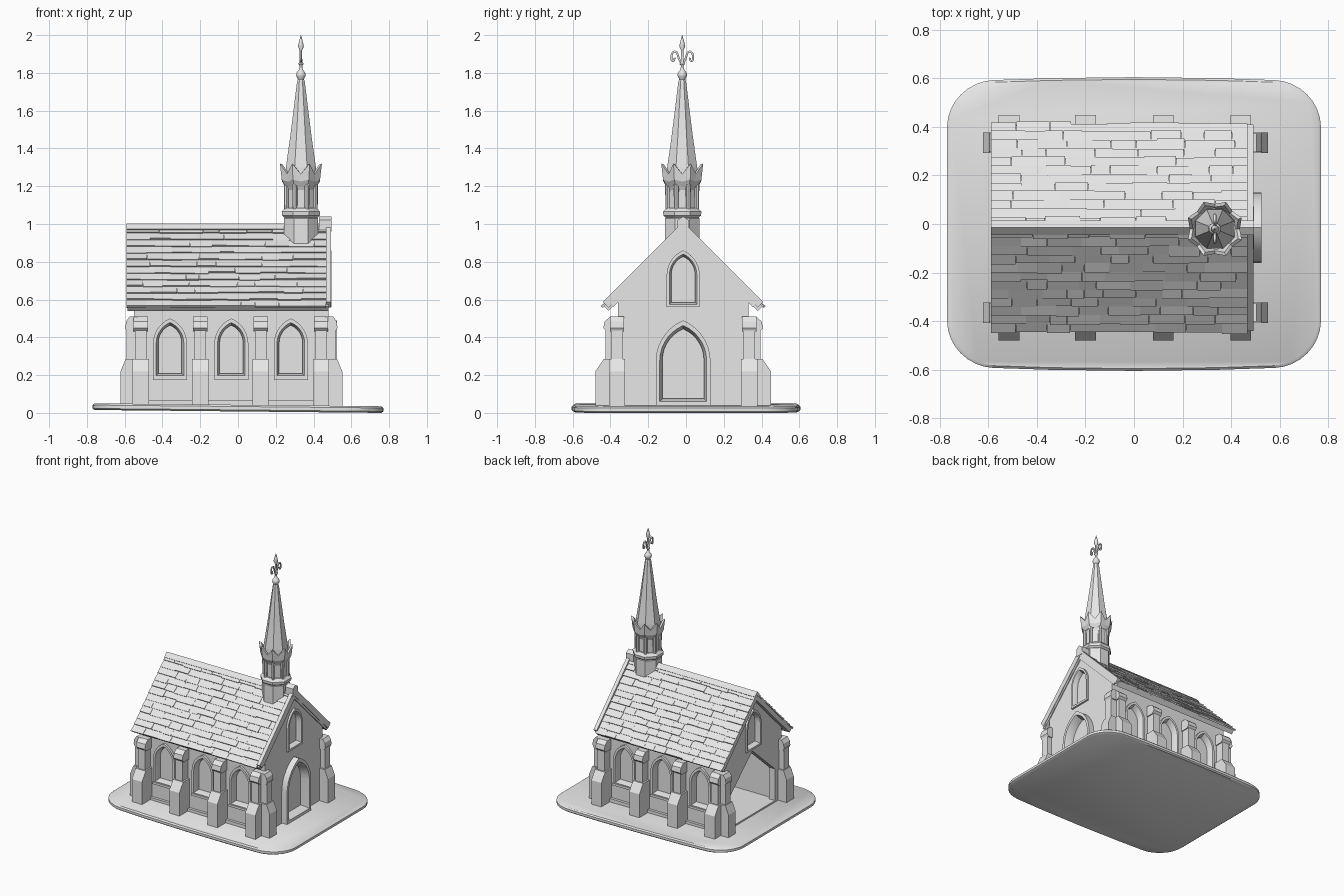
import bpy, bmesh, math, random
from mathutils import Matrix, Vector

if "Cube" in bpy.data.objects:
    bpy.data.objects.remove(bpy.data.objects["Cube"])

random.seed(4)
YC = -0.015                      # centre line of the building
stone = bpy.data.materials.new("pale_stone")
stone.diffuse_color = (0.8, 0.8, 0.8, 1)
stone.use_nodes = True
stone.node_tree.nodes["Principled BSDF"].inputs["Base Color"].default_value = stone.diffuse_color


def finish(name, bm, smooth=None):
    bmesh.ops.recalc_face_normals(bm, faces=bm.faces[:])
    me = bpy.data.meshes.new(name)
    bm.to_mesh(me)
    bm.free()
    ob = bpy.data.objects.new(name, me)
    bpy.context.collection.objects.link(ob)
    me.materials.append(stone)
    if smooth:
        bpy.context.view_layer.objects.active = ob
        bpy.ops.object.select_all(action='DESELECT')
        ob.select_set(True)
        bpy.ops.object.shade_smooth_by_angle(angle=math.radians(smooth))
    return ob


def loft(bm, rings, cap=True, closed=False):
    """Skin a list of equal-length point rings."""
    rows = [[bm.verts.new(p) for p in r] for r in rings]
    pairs = list(zip(rows, rows[1:])) + ([(rows[-1], rows[0])] if closed else [])
    for a, b in pairs:
        for i in range(len(a)):
            j = (i + 1) % len(a)
            bm.faces.new((a[i], a[j], b[j], b[i]))
    if cap and not closed:
        bm.faces.new(rows[0])
        bm.faces.new(rows[-1])


def at(axis, u, z, d):
    return (d, u + YC, z) if axis == 'x' else (u, d, z)


def prism(bm, pts, axis, a, b):
    loft(bm, [[at(axis, u, z, d) for u, z in pts] for d in (a, b)])


def arch(c, w, z0, z1, inset=0.0, n=7):
    """Pointed arch outline, optionally inset."""
    h = w / 2 - inset
    z0, z1 = z0 + inset, z1 - inset * 1.3
    rise = h * 1.5
    r = (h * h + rise * rise) / (2 * h)
    top = math.asin(min(1, rise / r))
    side = [(h - r + r * math.cos(top * i / n), z1 - rise + r * math.sin(top * i / n))
            for i in range(n + 1)]
    side[-1] = (0, z1)
    pts = [(h, z0)] + side + [(-u, z) for u, z in side[-2::-1]] + [(-h, z0)]
    return [(c + u, z) for u, z in pts]


def cut(target, pts, axis, a, b):
    bm = bmesh.new()
    prism(bm, pts, axis, a, b)
    tool = finish("cutter", bm)
    tool.hide_render = True
    m = target.modifiers.new("cut", 'BOOLEAN')
    m.object, m.operation, m.solver = tool, 'DIFFERENCE', 'EXACT'
    bpy.context.view_layer.objects.active = target
    bpy.ops.object.modifier_apply(modifier=m.name)
    bpy.data.objects.remove(tool)


def frame(name, spec, t, axis, a, b):
    """Moulded surround with a chamfered inner edge."""
    o, m, i = arch(*spec), arch(*spec, inset=t * 0.6), arch(*spec, inset=t)
    bm = bmesh.new()
    d = b + (a - b) * 0.6
    loft(bm, [[at(axis, u, z, q) for u, z in p]
              for p, q in ((o, a), (o, b), (m, b), (i, d), (i, a))], closed=True)
    finish(name, bm, 35)


# ground slab with rounded corners, tapering slightly towards the ends
outline = []
for k, (cx, cy) in enumerate([(1, 1), (-1, 1), (-1, -1), (1, -1)]):
    for i in range(9):
        ang = math.pi / 2 * (k + i / 8)
        outline.append((cx * 0.58 + 0.19 * math.cos(ang), cy * 0.415 + 0.19 * math.sin(ang)))
    if k in (0, 2):
        outline += [(cx * x, cy * 0.605) for x in (0.35, 0, -0.35)]
bm = bmesh.new()
loft(bm, [[(x * s, y * s * (1 - 0.06 * x * x), z + 0.0077 - 0.01 * x) for x, y in outline]
          for s, z in ((0.985, 0), (1, 0.008), (1, 0.026), (0.985, 0.035))])
finish("ground_slab", bm, 40)

# hollow nave with window pockets, a door recess and an open rear end
X0, X1, W = -0.55, 0.48, 0.345
bm = bmesh.new()
prism(bm, [(-W, 0.035), (W, 0.035), (W, 0.615), (0, 0.96), (-W, 0.615)], 'x', X0, X1)
nave = finish("nave_walls", bm)
cut(nave, [(-.295, .06), (.295, .06), (.295, .6), (0, .895), (-.295, .6)], 'x', X0 + .05, X1 - .05)
cut(nave, [(-.27, .06), (.27, .06), (.27, .3), (0, .54), (-.27, .3)], 'x', X0 - .1, X0 + .1)
DOOR, GABLE = (0, 0.29, 0.04, 0.49), (0, 0.175, 0.56, 0.86)
cut(nave, arch(*DOOR, inset=0.03), 'x', X1 - 0.02, X1 + 0.1)
frame("door_frame", DOOR, 0.035, 'x', X1 - 0.03, 0.525)
for s, x in ((1, X1), (-1, X0)):
    cut(nave, arch(*GABLE, inset=0.02), 'x', x - s * 0.025, x + s * 0.1)
    frame("gable_window_frame", GABLE, 0.025, 'x', x - s * 0.03, x + s * 0.014)
for s in (-1, 1):
    wall = YC + s * W
    for x in (-0.36, -0.035, 0.28):
        spec = (x, 0.18, 0.18, 0.5)
        cut(nave, arch(*spec, inset=0.02), 'y', wall - s * 0.03, wall + s * 0.1)
        frame("side_window_frame", spec, 0.028, 'y', wall - s * 0.035, wall + s * 0.018)
        bm = bmesh.new()
        prism(bm, [(x - .09, .175), (x + .09, .175), (x + .09, .192), (x - .09, .192)],
              'y', wall - s * 0.01, wall + s * 0.025)
        finish("window_sill", bm)
    # low plinth between the buttresses
    bm = bmesh.new()
    prism(bm, [(X0, .035), (X1, .035), (X1, .065), (X0, .065)], 'y', wall - s * .01, wall + s * .02)
    finish("side_plinth", bm)


# stepped buttresses: wide foot, slim shaft and sloped cap
def buttress(x, y, turn, depth):
    bm = bmesh.new()
    for w, prof in ((0.085, [(-.02, .03), (.12, .03), (.12, .22), (.075, .285), (-.02, .285)]),
                    (0.06, [(-.02, .27), (.065, .27), (.065, .46), (-.02, .46)]),
                    (0.075, [(-.02, .43), (.06, .43), (.078, .45), (.07, .485), (.04, .51), (-.02, .51)])):
        loft(bm, [[(u, d * depth if d > 0 else d, z) for d, z in prof] for u in (-w / 2, w / 2)])
    bm.transform(Matrix.Translation((x, y, 0)) @ Matrix.Rotation(turn, 4, 'Z'))
    finish("buttress", bm)


for x in (-0.515, -0.2, 0.12, 0.44):
    buttress(x, YC + W, 0, 1)
    buttress(x, YC - W, math.pi, 1)
for y in (YC - 0.35, YC + 0.35):
    buttress(X1, y, -math.pi / 2, 0.6)
    buttress(X0, y, math.pi / 2, 0.6)


# roof slabs, gable coping and ridge
def chevron(name, top, thick, reach, a, b):
    bm = bmesh.new()
    prism(bm, [(0, top), (reach, top - reach), (reach - thick / 2, top - reach - thick / 2),
               (0, top - thick), (-reach + thick / 2, top - reach - thick / 2),
               (-reach, top - reach)], 'x', a, b)
    return finish(name, bm)


chevron("roof_slab", 0.985, 0.05, 0.42, -0.585, 0.48)
chevron("front_coping", 1.012, 0.06, 0.425, 0.465, 0.492)
chevron("front_inner_moulding", 0.96, 0.03, 0.385, 0.475, 0.487)
bm = bmesh.new()
prism(bm, [(-.03, .96), (.03, .96), (.03, 1.02), (0, 1.04), (-.03, 1.02)], 'x', 0.43, 0.495)
finish("gable_peak_stone", bm)
chevron("ridge_cap", 1.003, 0.03, 0.03, -0.59, 0.44)

# overlapping uneven shingles
ROWS, SLOPE = 12, 0.6
bm = bmesh.new()
for s in (-1, 1):
    for r in range(ROWS):
        x = -0.59
        while x < 0.465:
            x2 = min(x + random.uniform(0.07, 0.15), 0.467)
            if 0.467 - x2 < 0.04:
                x2 = 0.467
            up, lo = SLOPE * r / ROWS, SLOPE * (r + 1) / ROWS + random.uniform(-0.004, 0.006)
            h = random.uniform(0.007, 0.013)
            quad = [(up, -0.003), (up, 0.003), (lo, h), (lo, -0.003)]
            loft(bm, [[(q, YC + s * (a + k) * 0.7071, 0.985 + (k - a) * 0.7071) for a, k in quad]
                      for q in (x, x2)])
            x = x2 + 0.001
finish("roof_shingles", bm)

# steeple
TX, TY = 0.333, -0.02


def lathe(name, prof, n=8, smooth=None):
    bm = bmesh.new()
    loft(bm, [[(TX + r * math.cos(math.tau * (i + .5) / n), TY + r * math.sin(math.tau * (i + .5) / n), z)
               for i in range(n)] for r, z in prof])
    finish(name, bm, smooth)


lathe("steeple_base", [(.098, .8), (.098, 1.03), (.085, 1.045)])
lathe("steeple_ring", [(.09, 1.03), (.108, 1.045), (.11, 1.065), (.09, 1.085)])
lathe("belfry_core", [(.08, 1.07), (.08, 1.18), (.098, 1.22), (.098, 1.26)])
lathe("spire", [(.09, 1.24), (.086, 1.3), (.06, 1.47), (.022, 1.755), (.018, 1.765)])
bm = bmesh.new()
for i in range(8):
    a = math.tau * (i + 0.5) / 8
    pos = Vector((TX + 0.083 * math.cos(a), TY + 0.083 * math.sin(a), 1.14))
    bmesh.ops.create_cone(bm, cap_ends=True, segments=8, radius1=0.012, radius2=0.014,
                          depth=0.15, matrix=Matrix.Translation(pos))
finish("belfry_columns", bm, 40)

# pointed crown around the foot of the spire
def crown_ring(r_low, r_tip, z_low, z_tip):
    return [(TX + r * math.cos(math.pi * i / 8), TY + r * math.sin(math.pi * i / 8), z)
            for i in range(16) for r, z in [((r_tip, z_tip) if i % 2 else (r_low, z_low))]]


bm = bmesh.new()
loft(bm, [crown_ring(.084, .092, 1.2, 1.2), crown_ring(.1, .11, 1.225, 1.235),
          crown_ring(.103, .12, 1.265, 1.32), crown_ring(.09, .104, 1.265, 1.315),
          crown_ring(.07, .075, 1.24, 1.24)])
finish("spire_crown", bm)

# finial: ball, stem, leaf tip and curled arms
lathe("finial_ball", [(.014, 1.755)] + [(.026 * math.sin(math.pi * k / 8), 1.79 - .026 * math.cos(math.pi * k / 8))
      for k in range(2, 7)] + [(.012, 1.815), (.008, 1.83)], 12, 50)
lathe("finial_stem", [(.008, 1.81), (.008, 1.838), (.016, 1.848), (.008, 1.858), (.007, 1.92),
                      (.017, 1.94), (.011, 1.965), (.001, 2.0)], 8, 50)
for s in (-1, 1):
    cu = bpy.data.curves.new("finial_arm", 'CURVE')
    cu.dimensions, cu.bevel_depth, cu.bevel_resolution, cu.use_fill_caps = '3D', 0.006, 1, True
    cu.resolution_u = 4
    sp = cu.splines.new('NURBS')
    path = [(0, 1.845), (.018, 1.87), (.028, 1.915), (.055, 1.91), (.06, 1.865), (.04, 1.862), (.042, 1.88)]
    sp.points.add(len(path) - 1)
    for p, (y, z) in zip(sp.points, path):
        p.co = (TX, TY + s * y, z, 1)
    sp.use_endpoint_u, sp.order_u = True, 3
    arm = bpy.data.objects.new("finial_arm", cu)
    bpy.context.collection.objects.link(arm)
    cu.materials.append(stone)
